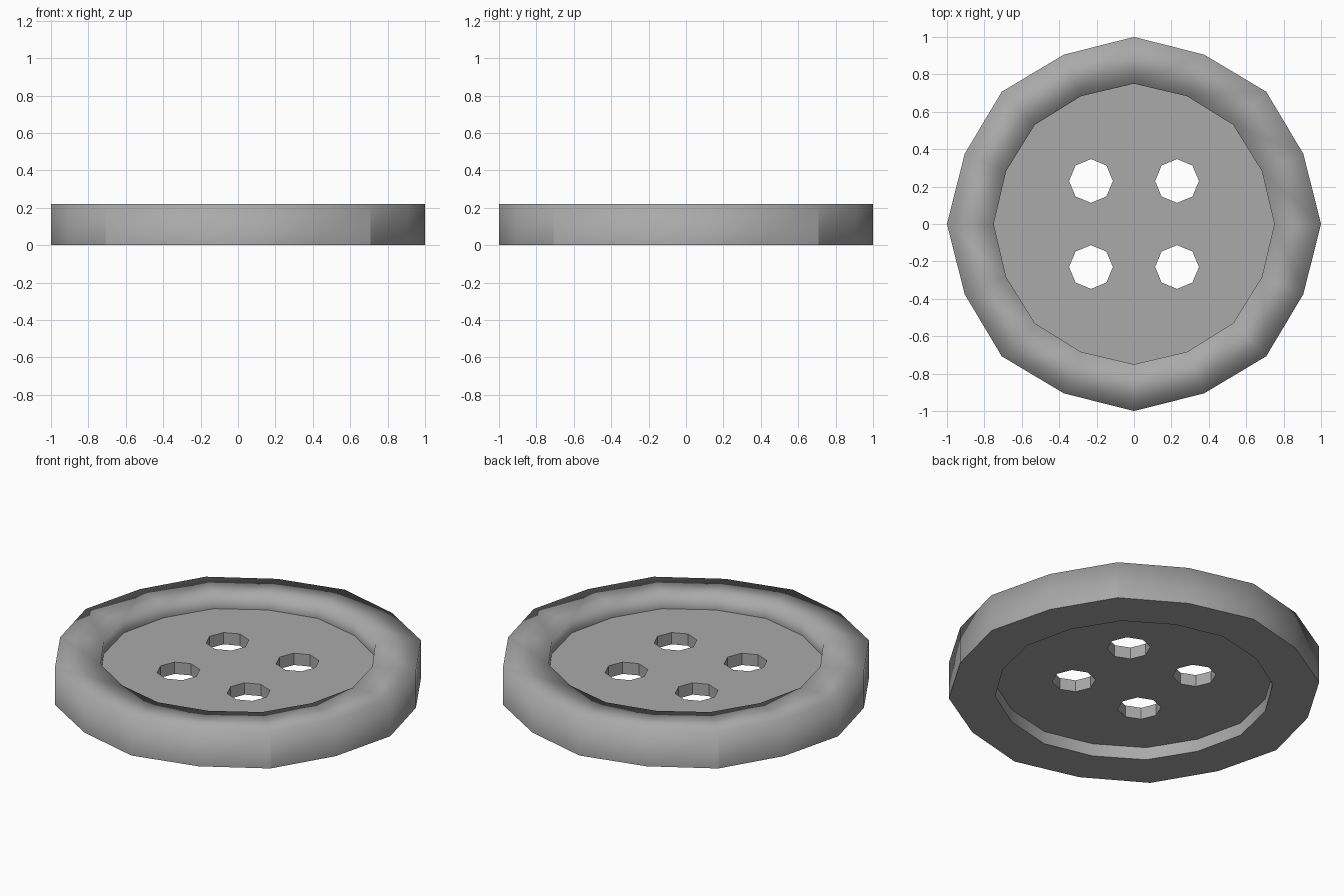
import bpy
import bmesh
from math import cos, sin, tau

cube = bpy.data.objects.get("Cube")
if cube:
    bpy.data.objects.remove(cube, do_unlink=True)

HEIGHT = 0.22
FLOOR_LOW, FLOOR_HIGH = 0.075, 0.145
HOLE_OFFSET, HOLE_RADIUS = 0.23, 0.117

grey = bpy.data.materials.new("button grey")
grey.use_nodes = True
colour = (0.4, 0.4, 0.4, 1)
grey.diffuse_color = colour
grey.node_tree.nodes["Principled BSDF"].inputs["Base Color"].default_value = colour

bm = bmesh.new()


def loop(radii, sides, z, cx=0, cy=0):
    """Closed ring of edges; the radii alternate from corner to corner."""
    verts = []
    for i in range(sides):
        r, a = radii[i % len(radii)], tau * i / sides
        verts.append(bm.verts.new((cx + r * cos(a), cy + r * sin(a), z)))
    return verts


def ring_edges(verts):
    pairs = zip(verts, verts[1:] + verts[:1])
    return [bm.edges.get(p) or bm.edges.new(p) for p in pairs]


def bridge(a, b, smooth):
    """Band of quads between two rings."""
    n = len(a)
    for i in range(n):
        j = (i + 1) % n
        face = bm.faces.new((a[i], a[j], b[j], b[i]))
        face.smooth = smooth


def sharpen(edges):
    for e in edges:
        e.smooth = False


# Raised rim: flat underside, upright walls and softly shaded top
OUTER, INNER = (1.0, 0.98), (0.75, 0.74)
profile = [(INNER, FLOOR_LOW), (INNER, 0), (OUTER, 0),
           (OUTER, HEIGHT), (INNER, HEIGHT), (INNER, FLOOR_HIGH)]
rings = [loop(radii, 16, z) for radii, z in profile]
for k in range(len(rings) - 1):
    bridge(rings[k], rings[k + 1], smooth=k != 1)
for k in (0, 1, 2, 5):
    sharpen(ring_edges(rings[k]))

# Crisp diagonal corners on the outer wall
for i in range(2, 16, 4):
    sharpen([bm.edges.get((rings[2][i], rings[3][i]))])

# Four thread holes with flat sides
floor_edges = {FLOOR_LOW: ring_edges(rings[0]), FLOOR_HIGH: ring_edges(rings[5])}
for sx in (-1, 1):
    for sy in (-1, 1):
        low, high = (loop((HOLE_RADIUS,), 8, z, sx * HOLE_OFFSET, sy * HOLE_OFFSET)
                     for z in (FLOOR_LOW, FLOOR_HIGH))
        bridge(low, high, smooth=False)
        for z, ring in ((FLOOR_LOW, low), (FLOOR_HIGH, high)):
            edges = ring_edges(ring)
            sharpen(edges)
            floor_edges[z] += edges

# Sunken centre, upper and lower surfaces pierced by the holes
for edges in floor_edges.values():
    bmesh.ops.triangle_fill(bm, edges=edges, use_beauty=True, use_dissolve=False)
bmesh.ops.recalc_face_normals(bm, faces=bm.faces[:])

mesh = bpy.data.meshes.new("button")
bm.to_mesh(mesh)
bm.free()
mesh.materials.append(grey)
button = bpy.data.objects.new("button", mesh)
bpy.context.collection.objects.link(button)
